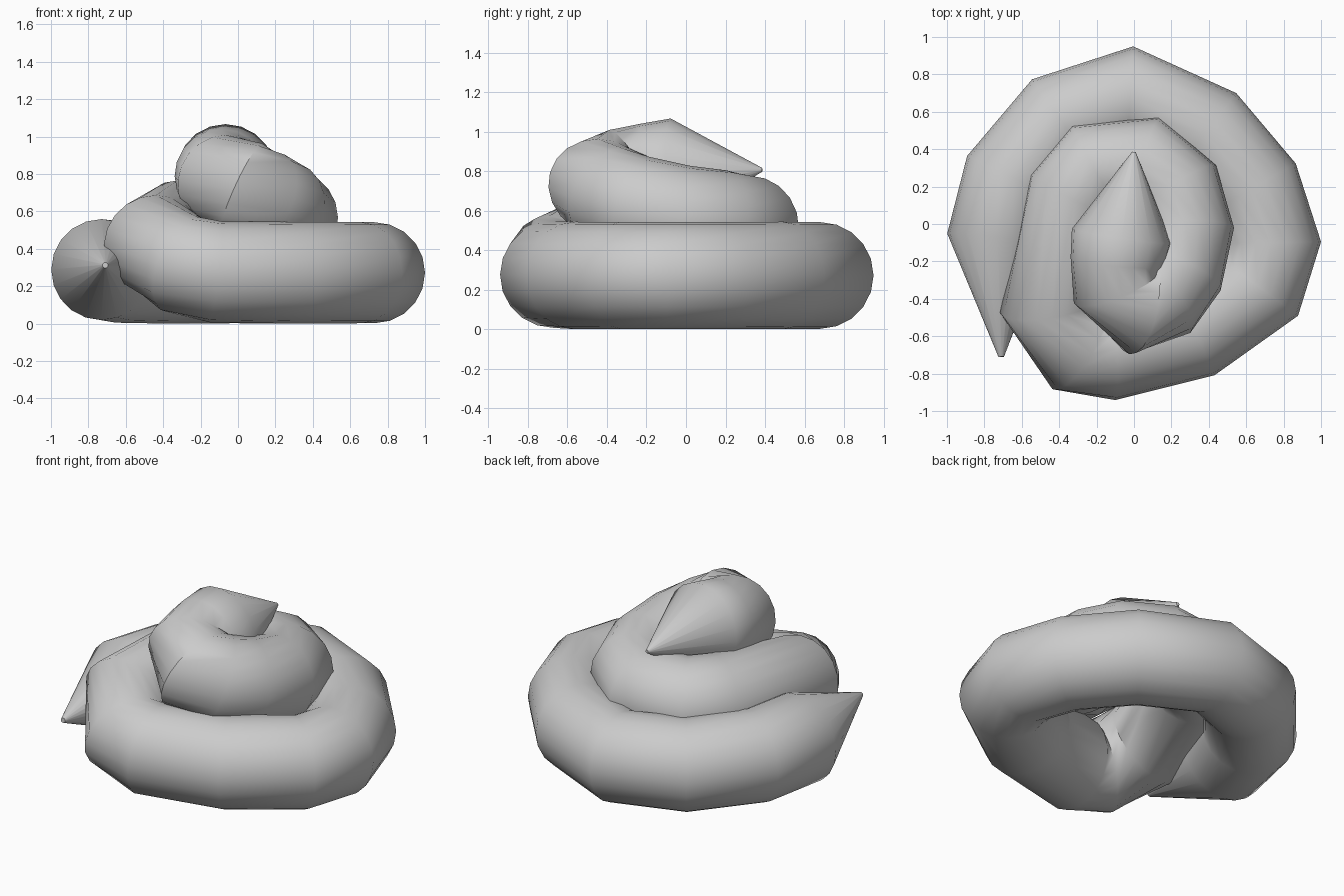
import bpy, bmesh, math
from mathutils import Vector

if "Cube" in bpy.data.objects:
    bpy.data.objects.remove(bpy.data.objects["Cube"])

SIDES = 20

# Centre line of the coil: x, y, z, tube radius (tail tip to top tip)
PATH = [
    (-0.71, -0.71, 0.315, 0.015),
    (-0.73, -0.08, 0.292, 0.27), (-0.65, 0.24, 0.28, 0.272),
    (-0.39, 0.55, 0.275, 0.272), (-0.02, 0.68, 0.275, 0.27),
    (0.38, 0.485, 0.275, 0.272), (0.63, 0.19, 0.275, 0.27),
    (0.73, -0.10, 0.275, 0.27), (0.66, -0.33, 0.275, 0.27),
    (0.32, -0.56, 0.275, 0.272), (-0.12, -0.67, 0.28, 0.272),
    (-0.30, -0.65, 0.32, 0.27), (-0.45, -0.43, 0.43, 0.27),
    (-0.31, 0.15, 0.50, 0.27), (-0.20, 0.29, 0.51, 0.27),
    (0.05, 0.315, 0.51, 0.27), (0.21, 0.17, 0.54, 0.27),
    (0.27, -0.03, 0.57, 0.265), (0.22, -0.25, 0.62, 0.265),
    (0.13, -0.38, 0.67, 0.265), (0.02, -0.43, 0.72, 0.27),
    (-0.09, -0.33, 0.77, 0.25), (-0.085, -0.20, 0.79, 0.255),
    (-0.065, -0.065, 0.80, 0.27), (0.0, 0.385, 0.81, 0.01),
]


def coil_tube(name, path, sides):
    bm = bmesh.new()
    pts = [Vector(p[:3]) for p in path]
    rings = []
    for i, p in enumerate(pts):
        # Each ring lies in the plane that halves the bend
        before = (p - pts[i - 1]).normalized() if i else Vector()
        after = (pts[i + 1] - p).normalized() if i < len(pts) - 1 else Vector()
        tangent = (before + after).normalized()
        side = tangent.cross(Vector((0, 0, 1))).normalized()
        up = side.cross(tangent)
        r = path[i][3]
        rings.append([bm.verts.new(p + r * (math.cos(a) * side + math.sin(a) * up))
                      for a in (2 * math.pi * k / sides for k in range(sides))])
    for a, b in zip(rings, rings[1:]):
        for k in range(sides):
            n = (k + 1) % sides
            bm.faces.new((a[k], a[n], b[n], b[k]))
    bm.faces.new(rings[0])
    bm.faces.new(rings[-1])
    bmesh.ops.recalc_face_normals(bm, faces=bm.faces)
    mesh = bpy.data.meshes.new(name)
    bm.to_mesh(mesh)
    bm.free()
    obj = bpy.data.objects.new(name, mesh)
    bpy.context.collection.objects.link(obj)
    return obj


coil = coil_tube("coiled_swirl", PATH, SIDES)
# Sit the coil on the ground
low = min(v.co.z for v in coil.data.vertices)
for v in coil.data.vertices:
    v.co.z -= low
bpy.context.view_layer.objects.active = coil
coil.select_set(True)
bpy.ops.object.shade_smooth_by_angle(angle=math.radians(50))
